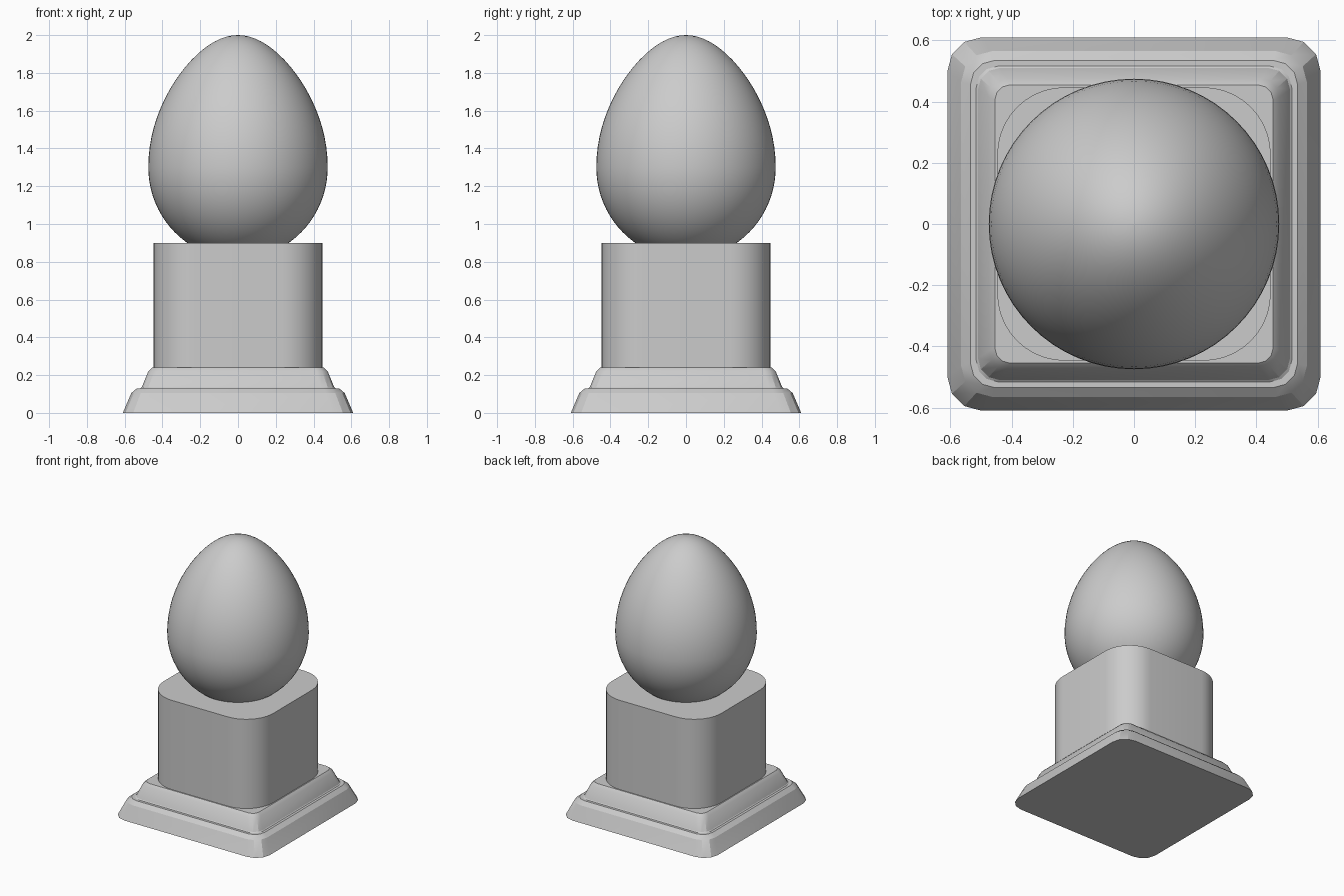
import bpy, bmesh
from math import sin, cos, pi, radians, sqrt

cube = bpy.data.objects.get("Cube")
if cube:
    bpy.data.objects.remove(cube, do_unlink=True)

stone = bpy.data.materials.new("grey_stone")
stone.use_nodes = True
grey = (0.6, 0.6, 0.6, 1)
stone.diffuse_color = grey
stone.node_tree.nodes["Principled BSDF"].inputs["Base Color"].default_value = grey


def rounded_square(half, radius, z, segments):
    """Outline of a square with rounded corners."""
    c = half - radius
    return [(sx * c + radius * cos(a), sy * c + radius * sin(a), z)
            for q, (sx, sy) in enumerate([(1, 1), (-1, 1), (-1, -1), (1, -1)])
            for a in [(q + i / segments) * pi / 2 for i in range(segments + 1)]]


def circle(radius, z, sides=64):
    return [(radius * cos(2 * pi * i / sides), radius * sin(2 * pi * i / sides), z)
            for i in range(sides)]


def loft(name, outlines, angle):
    """Skin a stack of matching outlines and close both ends."""
    bm = bmesh.new()
    rings = [[bm.verts.new(p) for p in outline] for outline in outlines]
    for low, high in zip(rings, rings[1:]):
        for i in range(len(low)):
            j = (i + 1) % len(low)
            bm.faces.new((low[i], low[j], high[j], high[i]))
    bm.faces.new(rings[0][::-1])
    bm.faces.new(rings[-1])
    bmesh.ops.remove_doubles(bm, verts=bm.verts, dist=0.00001)
    bmesh.ops.recalc_face_normals(bm, faces=bm.faces)
    mesh = bpy.data.meshes.new(name)
    bm.to_mesh(mesh)
    bm.free()
    mesh.materials.append(stone)
    obj = bpy.data.objects.new(name, mesh)
    bpy.context.collection.objects.link(obj)
    bpy.ops.object.select_all(action='DESELECT')
    obj.select_set(True)
    bpy.context.view_layer.objects.active = obj
    bpy.ops.object.shade_smooth_by_angle(angle=radians(angle))
    return obj


# Stepped plinth: (half width, corner radius, height)
lower_step = [(0.61, 0.11, 0), (0.565, 0.1, 0.105), (0.535, 0.08, 0.13)]
upper_step = [(0.528, 0.07, 0.12), (0.51, 0.07, 0.135), (0.475, 0.06, 0.22), (0.455, 0.05, 0.24)]
for name, steps in (("plinth_lower_step", lower_step), ("plinth_upper_step", upper_step)):
    loft(name, [rounded_square(h, r, z, 3) for h, r, z in steps], 25)

# Pedestal block with rounded corners
loft("pedestal", [rounded_square(0.447, 0.22, z, 10) for z in (0.23, 0.9)], 30)

# Egg: a rounder lower half and a tapering upper half
widest, radius, top, bottom = 1.3, 0.475, 2.0, 0.815
rings = []
for i in range(41):
    t = -pi / 2 + pi * i / 40
    s = sin(t)
    height = widest + s * (top - widest if s > 0 else widest - bottom)
    taper = 1 - 0.17 * s * s if s > 0 else 1
    rings.append(circle(max(radius * cos(t) * taper, 0.0005), height))
loft("egg", rings, 60)
